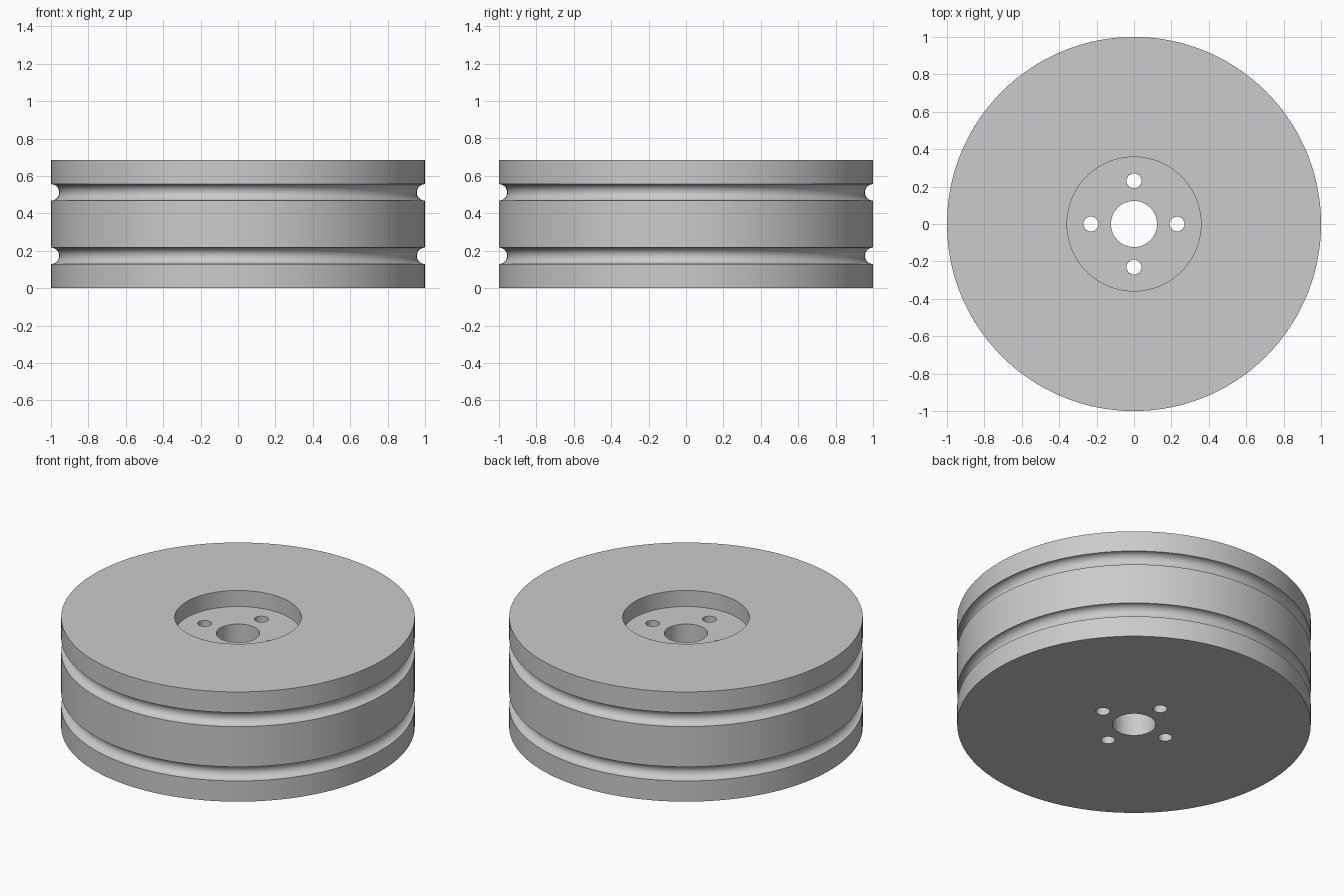
import bpy, bmesh
from math import pi, sin, cos, radians

cube = bpy.data.objects.get("Cube")
if cube:
    bpy.data.objects.remove(cube, do_unlink=True)

HEIGHT, RADIUS = 0.685, 1.0
BORE, RECESS, RECESS_DEPTH = 0.123, 0.358, 0.10
GROOVE, GROOVE_OFFSET = 0.044, 0.173
BOLT_RING, BOLT_HOLE = 0.23, 0.04
SIDES, GROOVE_STEPS = 160, 16

grey = bpy.data.materials.new("plain grey")
grey.use_nodes = True
colour = (0.6, 0.6, 0.6, 1)
grey.diffuse_color = colour
grey.node_tree.nodes["Principled BSDF"].inputs["Base Color"].default_value = colour


def groove(z):
    """Half-round channel cut into the rim, listed from bottom to top."""
    angles = [pi * i / GROOVE_STEPS for i in range(GROOVE_STEPS + 1)]
    return [(RADIUS - GROOVE * sin(a), z - GROOVE * cos(a)) for a in angles]


def add_object(name, bm):
    mesh = bpy.data.meshes.new(name)
    bm.to_mesh(mesh)
    bm.free()
    mesh.materials.append(grey)
    obj = bpy.data.objects.new(name, mesh)
    bpy.context.collection.objects.link(obj)
    return obj


# Wheel body: closed section with bore, rim grooves and top recess, turned about z
floor = HEIGHT - RECESS_DEPTH
section = [(BORE, 0), (RADIUS, 0)]
section += groove(GROOVE_OFFSET) + groove(HEIGHT - GROOVE_OFFSET)
section += [(RADIUS, HEIGHT), (RECESS, HEIGHT), (RECESS, floor), (BORE, floor)]

bm = bmesh.new()
rings = []
for i in range(SIDES):
    a = 2 * pi * i / SIDES
    rings.append([bm.verts.new((r * cos(a), r * sin(a), z)) for r, z in section])
for i, ring in enumerate(rings):
    following = rings[(i + 1) % SIDES]
    for j in range(len(section)):
        k = (j + 1) % len(section)
        bm.faces.new((ring[j], following[j], following[k], ring[k]))
bmesh.ops.recalc_face_normals(bm, faces=bm.faces)
wheel = add_object("grooved_wheel", bm)

# Four bolt holes drilled through the hub
bm = bmesh.new()
for i in range(4):
    a = i * pi / 2
    made = bmesh.ops.create_cone(bm, cap_ends=True, segments=40, radius1=BOLT_HOLE,
                                 radius2=BOLT_HOLE, depth=HEIGHT * 2)
    bmesh.ops.translate(bm, verts=made["verts"],
                        vec=(BOLT_RING * cos(a), BOLT_RING * sin(a), HEIGHT / 2))
cutter = add_object("bolt_hole_cutter", bm)
cutter.hide_render = True

drill = wheel.modifiers.new("bolt holes", "BOOLEAN")
drill.operation = "DIFFERENCE"
drill.solver = "EXACT"
drill.object = cutter

bpy.ops.object.select_all(action="DESELECT")
wheel.select_set(True)
bpy.context.view_layer.objects.active = wheel
bpy.ops.object.modifier_apply(modifier=drill.name)
bpy.data.objects.remove(cutter, do_unlink=True)

# Smooth turned surfaces with crisp rims
bpy.ops.object.shade_smooth_by_angle(angle=radians(30))
